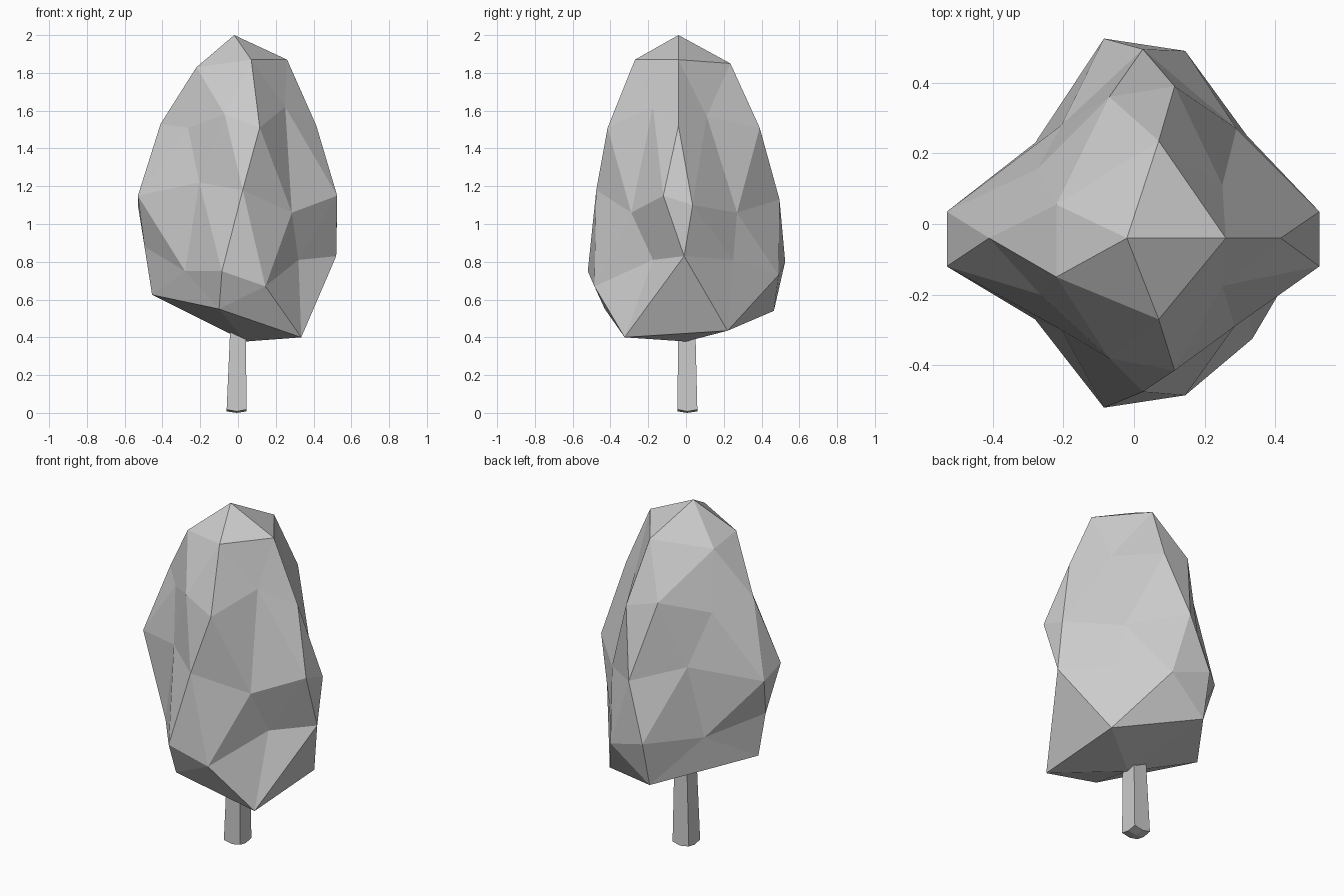
import bpy, bmesh

if "Cube" in bpy.data.objects:
    bpy.data.objects.remove(bpy.data.objects["Cube"])


def make_object(name, build):
    bm = bmesh.new()
    build(bm)
    bmesh.ops.recalc_face_normals(bm, faces=bm.faces)
    mesh = bpy.data.meshes.new(name)
    bm.to_mesh(mesh)
    bm.free()
    obj = bpy.data.objects.new(name, mesh)
    bpy.context.collection.objects.link(obj)
    return obj


def fan(bm, tip, ring):
    for i, v in enumerate(ring):
        bm.faces.new((tip, v, ring[(i + 1) % len(ring)]))


def zigzag(bm, upper, lower):
    # lower ring sits half a step after the upper ring
    n = len(upper)
    for i in range(n):
        j = (i + 1) % n
        bm.faces.new((upper[i], lower[i], upper[j]))
        bm.faces.new((upper[j], lower[i], lower[j]))


def cap_band(bm, five, ten, shift):
    # five-sided cap ring joined to a ten-sided ring
    for i in range(5):
        k = 2 * i + shift
        a, b = five[i], five[(i + 1) % 5]
        p, q, r = ten[(k - 1) % 10], ten[k % 10], ten[(k + 1) % 10]
        bm.faces.new((a, p, q))
        bm.faces.new((a, q, r))
        bm.faces.new((a, r, b))


# Crown: faceted ball of seven levels, each listed anticlockwise from +x
APEX = (-.02, -.04, 2.0)
SHOULDER = [(.26, -.04, 1.87), (.07, .235, 1.85), (-.22, .055, 1.80),
            (-.22, -.15, 1.83), (.07, -.27, 1.87)]
UPPER = [(.415, -.04, 1.52), (.25, .11, 1.57), (.115, .39, 1.51), (-.07, .36, 1.56),
         (-.275, .155, 1.48), (-.41, -.04, 1.53), (-.265, -.2, 1.51),
         (-.07, -.38, 1.58), (.115, -.415, 1.51), (.25, -.175, 1.62)]
MIDDLE = [(.525, .035, 1.10), (.29, .27, 1.06), (.025, .495, 1.13), (-.205, .28, 1.19),
          (-.53, .035, 1.10), (-.53, -.12, 1.15), (-.205, -.30, 1.22),
          (.025, -.475, 1.18), (.285, -.29, 1.06), (.525, -.12, 1.15)]
LOWER = [(.52, -.01, .83), (.32, .25, .81), (.145, .49, .73), (-.085, .525, .80),
         (-.28, .23, .78), (-.495, -.03, .88), (-.28, -.27, .75),
         (-.085, -.52, .75), (.145, -.485, .67), (.32, -.175, .81)]
UNDERSIDE = [(.34, .22, .435), (-.09, .465, .54), (-.455, -.02, .625),
             (-.10, -.43, .55), (.335, -.325, .40)]
BASE = (.04, 0, .378)


def build_crown(bm):
    apex, base = bm.verts.new(APEX), bm.verts.new(BASE)
    shoulder, upper, middle, lower, under = (
        [bm.verts.new(p) for p in ring]
        for ring in (SHOULDER, UPPER, MIDDLE, LOWER, UNDERSIDE))
    fan(bm, apex, shoulder)
    cap_band(bm, shoulder, upper, 0)
    zigzag(bm, upper, middle)
    # turn the lower ring one step so it follows the middle ring
    zigzag(bm, middle, lower[1:] + lower[:1])
    cap_band(bm, under, lower, 1)
    fan(bm, base, under)


# Trunk: square tapered post with a slightly domed foot
def build_trunk(bm):
    def square(x0, x1, y0, y1, z, mid_z):
        xm, ym = (x0 + x1) / 2, (y0 + y1) / 2
        pts = [(x0, y0, z), (xm, y0, mid_z), (x1, y0, z), (x1, ym, mid_z),
               (x1, y1, z), (xm, y1, mid_z), (x0, y1, z), (x0, ym, mid_z)]
        return [bm.verts.new(p) for p in pts]

    foot = square(-.06, .045, -.045, .06, .018, .008)
    top = square(-.042, .042, -.042, .05, .43, .43)
    for i in range(8):
        j = (i + 1) % 8
        bm.faces.new((foot[i], foot[j], top[j], top[i]))
    fan(bm, bm.verts.new((-.007, .007, 0)), foot)
    bm.faces.new(top)


make_object("tree_crown", build_crown)
make_object("tree_trunk", build_trunk)
